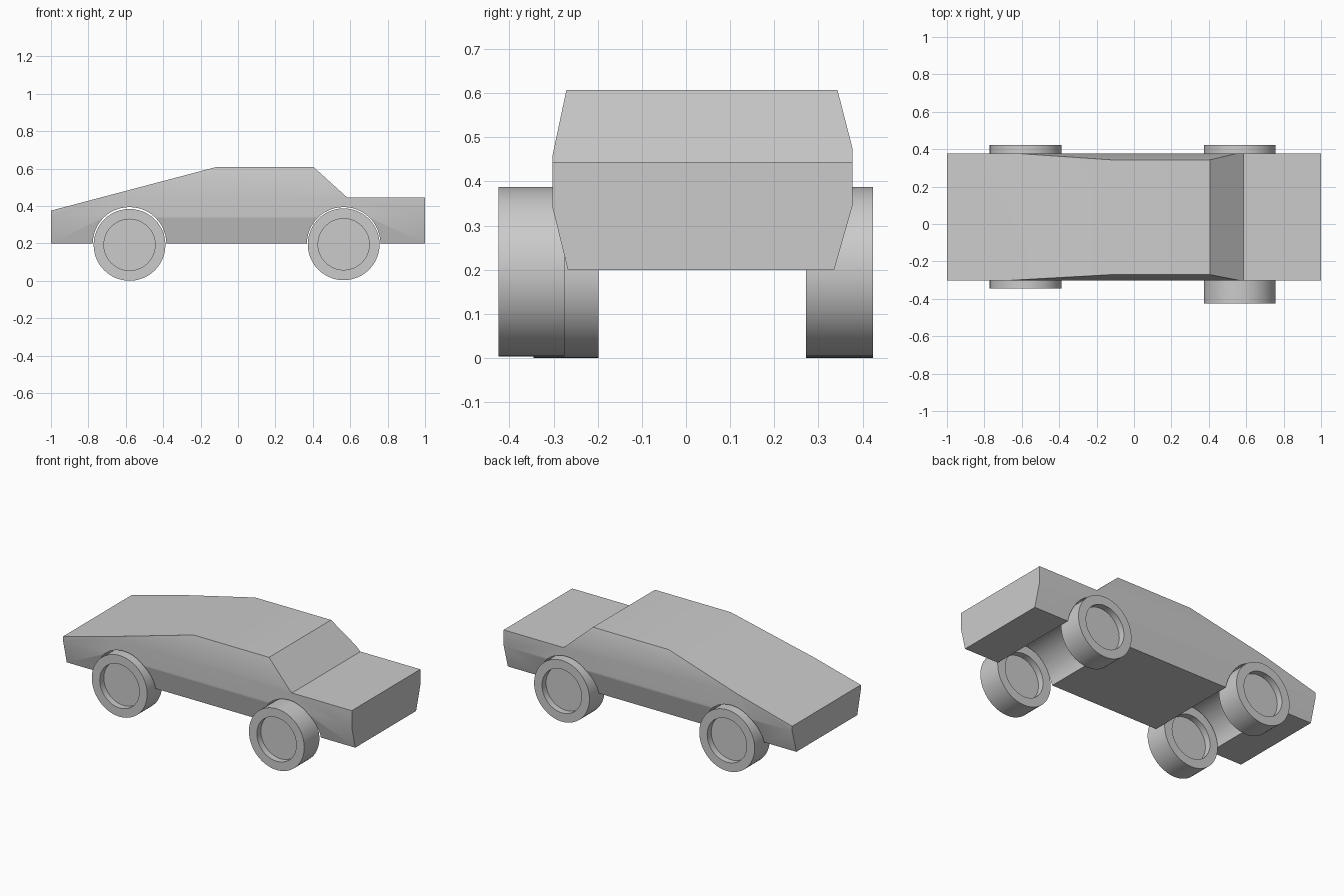
import bpy, bmesh, math
from mathutils import Matrix, Vector

cube = bpy.data.objects.get("Cube")
if cube:
    bpy.data.objects.remove(cube, do_unlink=True)

grey = bpy.data.materials.new("plain grey")
grey.use_nodes = True
grey.diffuse_color = (0.6, 0.6, 0.6, 1)
grey.node_tree.nodes["Principled BSDF"].inputs["Base Color"].default_value = grey.diffuse_color


def add_object(name, bm):
    bmesh.ops.recalc_face_normals(bm, faces=bm.faces)
    mesh = bpy.data.meshes.new(name)
    bm.to_mesh(mesh)
    bm.free()
    mesh.materials.append(grey)
    obj = bpy.data.objects.new(name, mesh)
    bpy.context.collection.objects.link(obj)
    return obj


def activate(obj):
    bpy.ops.object.select_all(action='DESELECT')
    obj.select_set(True)
    bpy.context.view_layer.objects.active = obj


def smooth(obj):
    activate(obj)
    bpy.ops.object.shade_smooth_by_angle(angle=math.radians(30))


def prism(name, points, depth):
    """Extrude a closed 3D outline along a vector."""
    bm = bmesh.new()
    face = bm.faces.new([bm.verts.new(p) for p in points])
    new = bmesh.ops.extrude_face_region(bm, geom=[face])["geom"]
    bmesh.ops.translate(bm, vec=Vector(depth),
                        verts=[v for v in new if isinstance(v, bmesh.types.BMVert)])
    return add_object(name, bm)


def boolean(target, cutter, operation):
    """Apply a boolean and discard its cutter."""
    mod = target.modifiers.new("cut", 'BOOLEAN')
    mod.operation, mod.object, mod.solver = operation, cutter, 'EXACT'
    activate(target)
    bpy.ops.object.modifier_apply(modifier=mod.name)
    bpy.data.objects.remove(cutter, do_unlink=True)


def wheel(name, x, z, y_min, y_max, radius=0.192, hub=0.137, recess=0.04, sides=48):
    """Tyre with a sunken hub on both faces."""
    bm = bmesh.new()
    rings = []
    for r, y in [(hub, y_min + recess), (hub, y_min), (radius, y_min),
                 (radius, y_max), (hub, y_max), (hub, y_max - recess)]:
        rings.append([bm.verts.new((x + r * math.cos(a), y, z + r * math.sin(a)))
                      for a in (math.tau * i / sides for i in range(sides))])
    for a, b in zip(rings, rings[1:]):
        for i in range(sides):
            j = (i + 1) % sides
            bm.faces.new((a[i], a[j], b[j], b[i]))
    bm.faces.new(rings[0])
    bm.faces.new(rings[-1])
    smooth(add_object(name, bm))


# Body: side silhouette trimmed by the tapered cross-section
silhouette = [(-1, 0.199), (1, 0.199), (1, 0.444), (0.585, 0.444),
              (0.405, 0.607), (-0.12, 0.607), (-1, 0.375)]
section = [(-0.243, 0.1), (0.307, 0.1), (0.377, 0.345), (0.377, 0.475),
           (0.319, 0.7), (-0.251, 0.7), (-0.302, 0.46), (-0.302, 0.34)]
body = prism("body", [(x, -0.5, z) for x, z in silhouette], (0, 1, 0))
trim = prism("trim", [(-1.2, y, z) for y, z in section], (2.4, 0, 0))
boolean(body, trim, 'INTERSECT')

# Wheel arches run right across the underside
FRONT, REAR = 0.565, -0.58
for x in (FRONT, REAR):
    bm = bmesh.new()
    bmesh.ops.create_cone(bm, cap_ends=True, segments=48, radius1=0.197, radius2=0.197, depth=2,
                          matrix=Matrix.Translation((x, 0, 0.197)) @ Matrix.Rotation(math.pi / 2, 4, 'X'))
    boolean(body, add_object("arch", bm), 'DIFFERENCE')
smooth(body)

# Wheels
wheel("front_right_wheel", FRONT, 0.195, -0.425, -0.275)
wheel("rear_right_wheel", REAR, 0.192, -0.345, -0.198)
wheel("front_left_wheel", FRONT, 0.195, 0.272, 0.423)
wheel("rear_left_wheel", REAR, 0.192, 0.272, 0.423)
